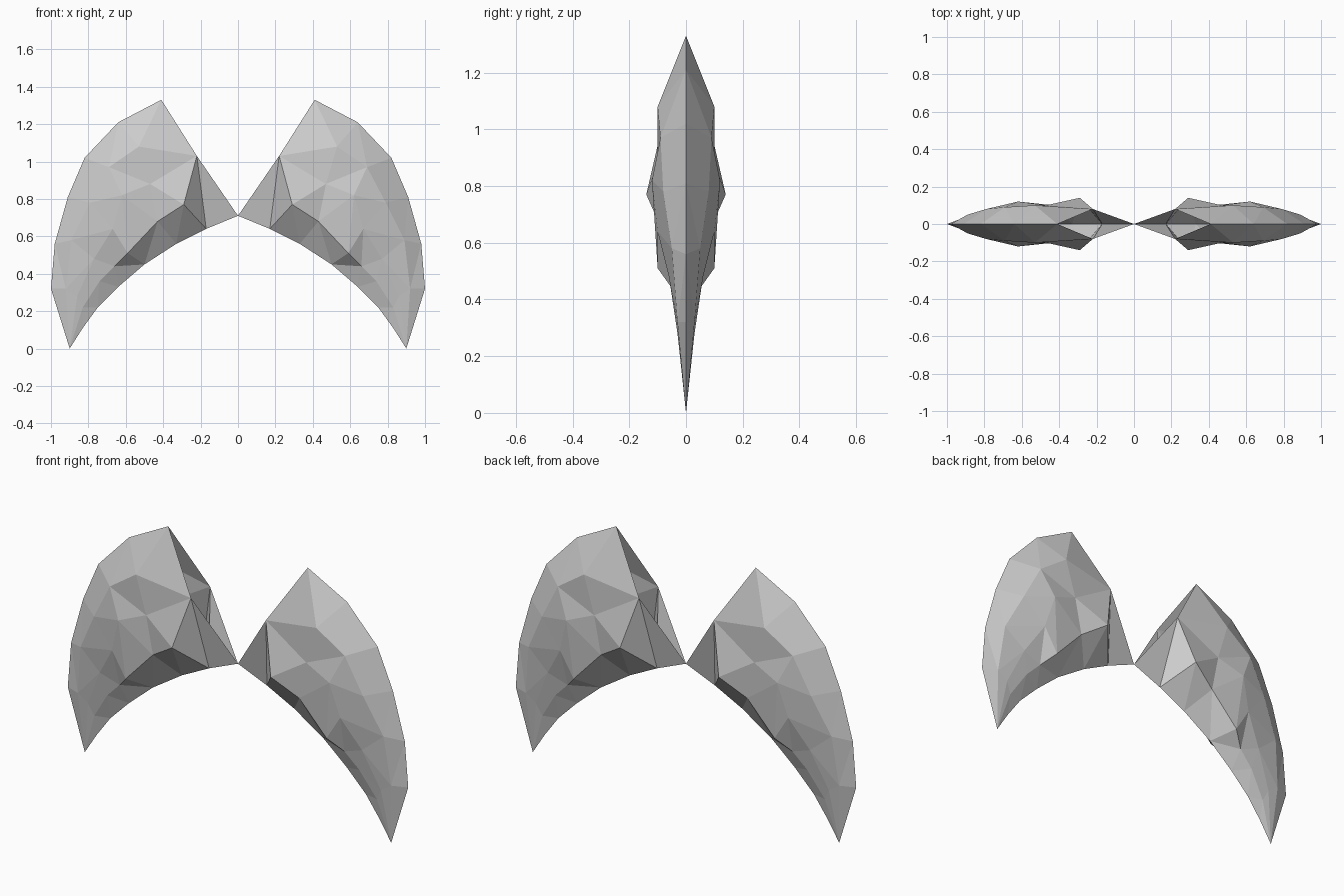
import bpy
import bmesh
from mathutils import Vector

# Remove the default cube
default_cube = bpy.data.objects.get("Cube")
if default_cube:
    bpy.data.objects.remove(default_cube, do_unlink=True)


def make_material(name, colour):
    material = bpy.data.materials.new(name)
    material.use_nodes = True
    material.diffuse_color = colour
    shader = material.node_tree.nodes["Principled BSDF"]
    shader.inputs["Base Color"].default_value = colour
    shader.inputs["Roughness"].default_value = 0.8
    return material


grey = make_material("plain grey", (0.6, 0.6, 0.6, 1.0))

# Sections across one lobe, from the knot to the tip. Each runs from the
# outer rim to the inner rim as (x, z, depth) in hundredths of a unit.
sections = [
    [(41, 133, 0), (22, 103, 8), (22, 103, 8), (29, 77, 14), (17, 64, 0)],
    [(64, 121, 0), (53, 108, 10), (47, 88, 10), (43, 68, 10), (33, 56, 0)],
    [(82, 102, 0), (69, 97, 9), (62, 82, 12), (59, 51, 10), (50, 45, 0)],
    [(91, 81, 0), (79, 78, 8), (67, 64, 10), (66, 44, 5), (64, 33, 0)],
    [(98, 56, 0), (89, 58, 5), (77, 48, 6), (74, 36, 4), (75, 22, 0)],
    [(100, 32, 0), (92, 32, 3), (86, 28, 3), (83, 22, 2), (83, 11, 0)],
]
tip_point = (90, 0, 0)
knot_point = (0, 71, 0)


def build_lobe_panel():
    """Front panel of one lobe: a quilted, open shell."""
    bm = bmesh.new()
    known = {}

    def vertex(point):
        if point not in known:
            x, z, depth = point
            known[point] = bm.verts.new(Vector((x, -depth, z)) / 100)
        return known[point]

    def face(*points):
        corners = list(dict.fromkeys(vertex(p) for p in points))
        if len(corners) > 2:
            bm.faces.new(corners)

    # Panels between neighbouring sections
    for near, far in zip(sections, sections[1:]):
        for i in range(len(near) - 1):
            face(near[i], near[i + 1], far[i + 1], far[i])

    # Fan closing the pointed tip
    last = sections[-1]
    for upper, lower in zip(last, last[1:]):
        face(upper, lower, tip_point)

    # Cheek and gathered fabric by the knot, open along the top
    rim, shoulder, _, cheek, base = sections[0]
    face(shoulder, base, cheek)
    face(shoulder, knot_point, base)

    bmesh.ops.triangulate(bm, faces=bm.faces[:])
    bmesh.ops.recalc_face_normals(bm, faces=bm.faces[:])
    # Point the front panel forwards
    if sum(f.normal.y * f.calc_area() for f in bm.faces) > 0:
        bmesh.ops.reverse_faces(bm, faces=bm.faces[:])
    mesh = bpy.data.meshes.new("bow_lobes")
    bm.to_mesh(mesh)
    bm.free()
    return mesh


# Both lobes, mirrored left to right and front to back
bow_mesh = build_lobe_panel()
bow_mesh.materials.append(grey)
bow = bpy.data.objects.new("bow_lobes", bow_mesh)
bpy.context.collection.objects.link(bow)
mirror = bow.modifiers.new("Mirror", "MIRROR")
mirror.use_axis = (True, True, False)
mirror.use_clip = True
mirror.merge_threshold = 0.001
